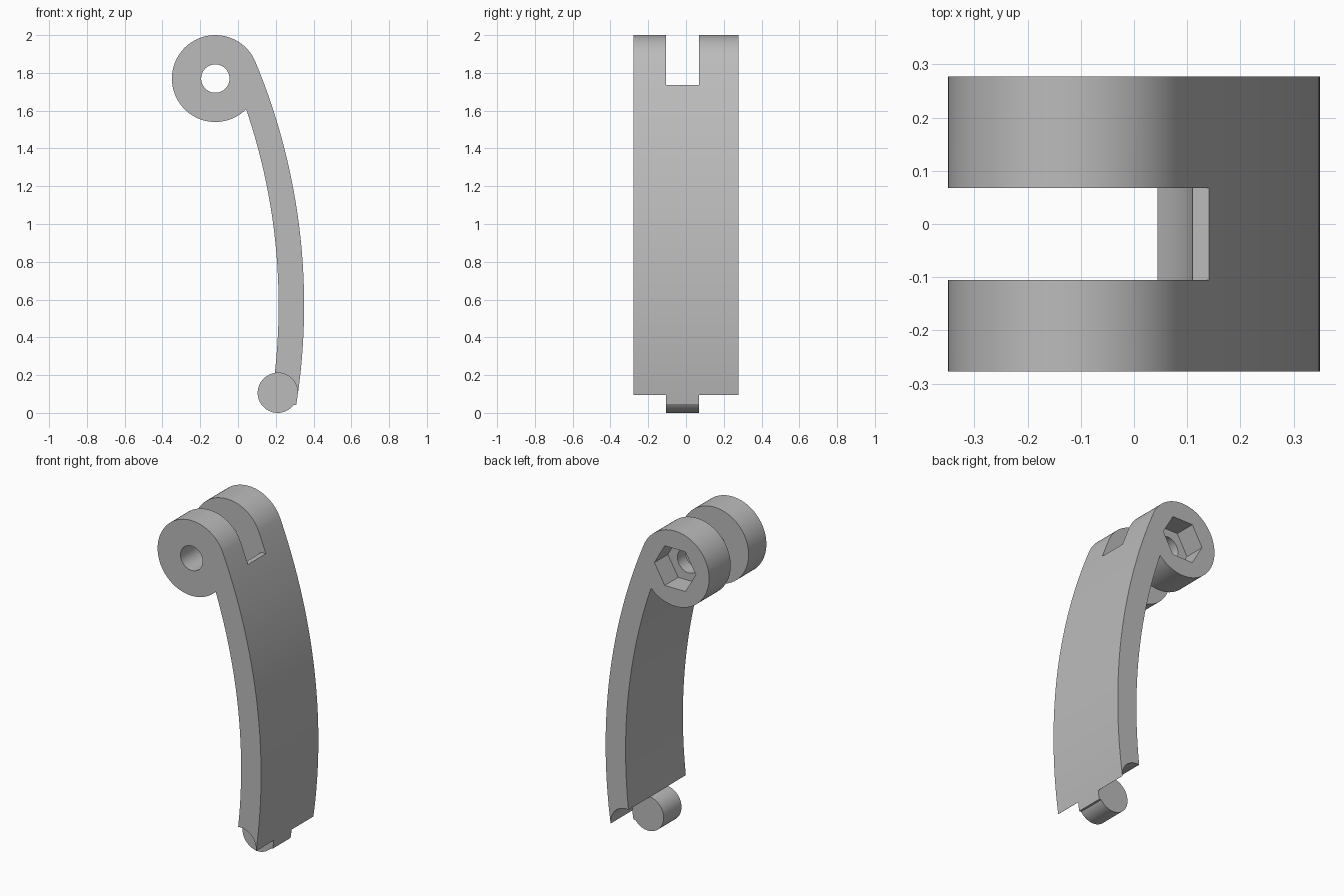
import bpy, bmesh
from math import sin, cos, radians

if "Cube" in bpy.data.objects:
    bpy.data.objects.remove(bpy.data.objects["Cube"], do_unlink=True)

HALF = 0.277                      # half width of the arm
SLOT = (-0.105, 0.068)            # gap between the two hinge discs
HINGE, HINGE_R = (-0.12, 1.77), 0.23
PIN, PIN_R = (0.21, 0.106), 0.106
BEND = (-3.0, 0.57)               # centre of the arm's curvature

grey = bpy.data.materials.new("plain_grey")
grey.use_nodes = True
grey.diffuse_color = (0.5, 0.5, 0.5, 1)
grey.node_tree.nodes["Principled BSDF"].inputs["Base Color"].default_value = (0.5, 0.5, 0.5, 1)


def arc(centre, r, start, end, n):
    """Points in the x-z plane along an arc, both ends included."""
    angles = [radians(start + (end - start) * i / n) for i in range(n + 1)]
    return [(centre[0] + r * cos(a), centre[1] + r * sin(a)) for a in angles]


def circle(centre, r, n):
    return arc(centre, r, 0, 360, n)[:-1]


def rect(x0, x1, z0, z1):
    return [(x0, z0), (x1, z0), (x1, z1), (x0, z1)]


def extrude(name, outline, y0, y1):
    """Solid made by sweeping an x-z outline along y."""
    bm = bmesh.new()
    face = bm.faces.new([bm.verts.new((x, y0, z)) for x, z in outline])
    moved = bmesh.ops.extrude_face_region(bm, geom=[face])["geom"]
    for v in moved:
        if isinstance(v, bmesh.types.BMVert):
            v.co.y = y1
    bmesh.ops.recalc_face_normals(bm, faces=bm.faces)
    mesh = bpy.data.meshes.new(name)
    bm.to_mesh(mesh)
    bm.free()
    mesh.materials.append(grey)
    obj = bpy.data.objects.new(name, mesh)
    bpy.context.collection.objects.link(obj)
    return obj


def activate(obj):
    bpy.ops.object.select_all(action='DESELECT')
    obj.select_set(True)
    bpy.context.view_layer.objects.active = obj


def cut(target, name, outline, y0, y1):
    cutter = extrude(name, outline, y0, y1)
    cutter.hide_render = True
    mod = target.modifiers.new(name, 'BOOLEAN')
    mod.operation, mod.solver, mod.object = 'DIFFERENCE', 'EXACT', cutter
    activate(target)
    bpy.ops.object.modifier_apply(modifier=mod.name)
    bpy.data.objects.remove(cutter, do_unlink=True)


# Curved arm and hinge barrel as one outline, hollowed at the foot for the pin
outline = arc(HINGE, HINGE_R, 22.62, 315.1, 72)
outline += arc(BEND, 3.215, 18.84, -6.41, 40)[1:-1]
outline += arc(PIN, PIN_R, 98, -37, 30)
outline += arc(BEND, 3.35, -9.07, 22.62, 48)[:-1]
arm = extrude("curved_arm", outline, -HALF, HALF)

# Slot between the hinge discs, with a rounded floor and a flat ledge
cut(arm, "slot_round", circle(HINGE, 0.233, 96), *SLOT)
cut(arm, "slot_flat", rect(-0.6, 0.6, 1.735, 2.2), *SLOT)

# Bolt hole and the hexagonal nut pocket at the back
cut(arm, "bolt_hole", circle(HINGE, 0.075, 48), -0.5, 0.5)
cut(arm, "nut_pocket", circle(HINGE, 0.14, 6), HALF - 0.13, 0.5)

# Shorten the foot on both sides of the pin
for y0, y1 in ((-0.5, SLOT[0]), (SLOT[1], 0.5)):
    cut(arm, "foot_trim", rect(-0.1, 0.6, -0.1, 0.095), y0, y1)

# Round pin at the foot
pin = extrude("foot_pin", circle(PIN, PIN_R, 64), *SLOT)

for obj in (arm, pin):
    activate(obj)
    bpy.ops.object.shade_smooth_by_angle(angle=radians(25))
